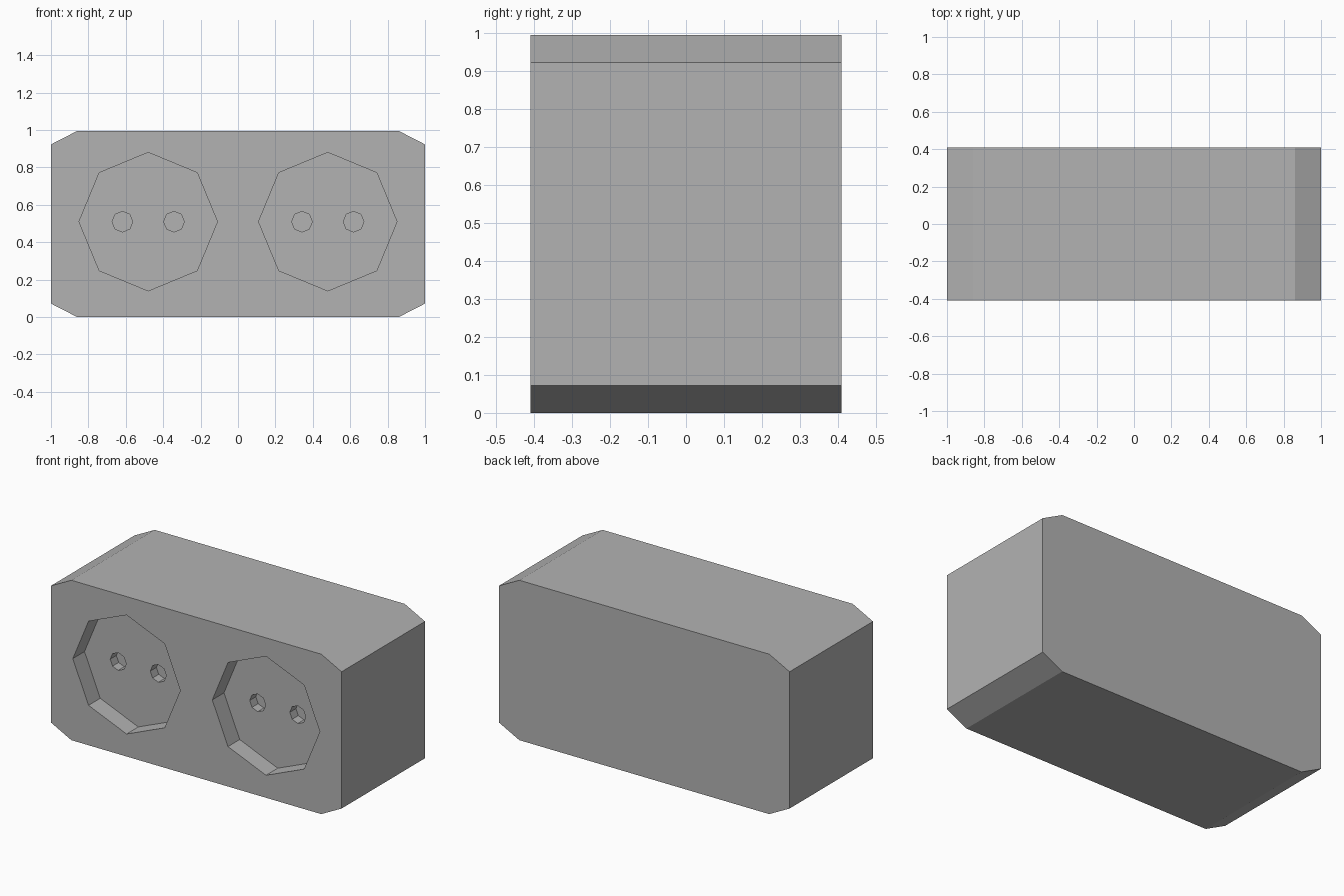
import bpy, bmesh, math
from mathutils import Matrix, Vector

if "Cube" in bpy.data.objects:
    bpy.data.objects.remove(bpy.data.objects["Cube"])

HALF_W, HALF_D, HEIGHT = 1.0, 0.41, 0.995
CHAMFER_X, CHAMFER_Z = 0.14, 0.072
SOCKET_X, SOCKET_Z, SOCKET_R, SOCKET_DEPTH = 0.48, 0.51, 0.37, 0.115
PIN_OFFSET, PIN_R, PIN_DEPTH = 0.138, 0.055, 0.06

grey = bpy.data.materials.new("plastic grey")
grey.use_nodes = True
colour = (0.45, 0.45, 0.45, 1)
grey.diffuse_color = colour
grey.node_tree.nodes["Principled BSDF"].inputs["Base Color"].default_value = colour


def add_object(name, bm):
    bmesh.ops.recalc_face_normals(bm, faces=bm.faces)
    mesh = bpy.data.meshes.new(name)
    bm.to_mesh(mesh)
    bm.free()
    mesh.materials.append(grey)
    obj = bpy.data.objects.new(name, mesh)
    bpy.context.collection.objects.link(obj)
    return obj


def octagon_cutter(name, x, radius, depth):
    """Eight-sided prism reaching from ahead of the front face to the given depth."""
    bm = bmesh.new()
    start, end = -HALF_D - 0.1, -HALF_D + depth
    place = Matrix.Translation((x, (start + end) / 2, SOCKET_Z)) @ Matrix.Rotation(math.pi / 2, 4, "X")
    bmesh.ops.create_cone(bm, cap_ends=True, segments=8, radius1=radius,
                          radius2=radius, depth=end - start, matrix=place)
    obj = add_object(name, bm)
    obj.hide_render = True
    return obj


# Housing: chamfered outline extruded from front to back
bm = bmesh.new()
inner_x, top = HALF_W - CHAMFER_X, HEIGHT - CHAMFER_Z
right = [(inner_x, 0), (HALF_W, CHAMFER_Z), (HALF_W, top), (inner_x, HEIGHT)]
outline = right + [(-x, z) for x, z in reversed(right)]
face = bm.faces.new([bm.verts.new((x, -HALF_D, z)) for x, z in outline])
extruded = bmesh.ops.extrude_face_region(bm, geom=[face], use_keep_orig=True)
back = [v for v in extruded["geom"] if isinstance(v, bmesh.types.BMVert)]
bmesh.ops.translate(bm, verts=back, vec=Vector((0, 2 * HALF_D, 0)))
housing = add_object("socket_housing", bm)

# Two recessed sockets, each with two pin holes in its floor
cutters = []
for side, name in ((-1, "right"), (1, "left")):
    x = side * SOCKET_X
    cutters.append(octagon_cutter(name + "_recess_cutter", x, SOCKET_R, SOCKET_DEPTH))
    for pin in (-1, 1):
        cutters.append(octagon_cutter(name + "_pin_cutter", x + pin * PIN_OFFSET,
                                      PIN_R, SOCKET_DEPTH + PIN_DEPTH))
for cutter in cutters:
    cut = housing.modifiers.new(cutter.name, "BOOLEAN")
    cut.operation = "DIFFERENCE"
    cut.solver = "EXACT"
    cut.object = cutter

# Bake the cuts and discard the cutters
bpy.context.view_layer.update()
baked = bpy.data.meshes.new_from_object(housing.evaluated_get(bpy.context.evaluated_depsgraph_get()))
housing.modifiers.clear()
housing.data = baked
for cutter in cutters:
    bpy.data.objects.remove(cutter)
